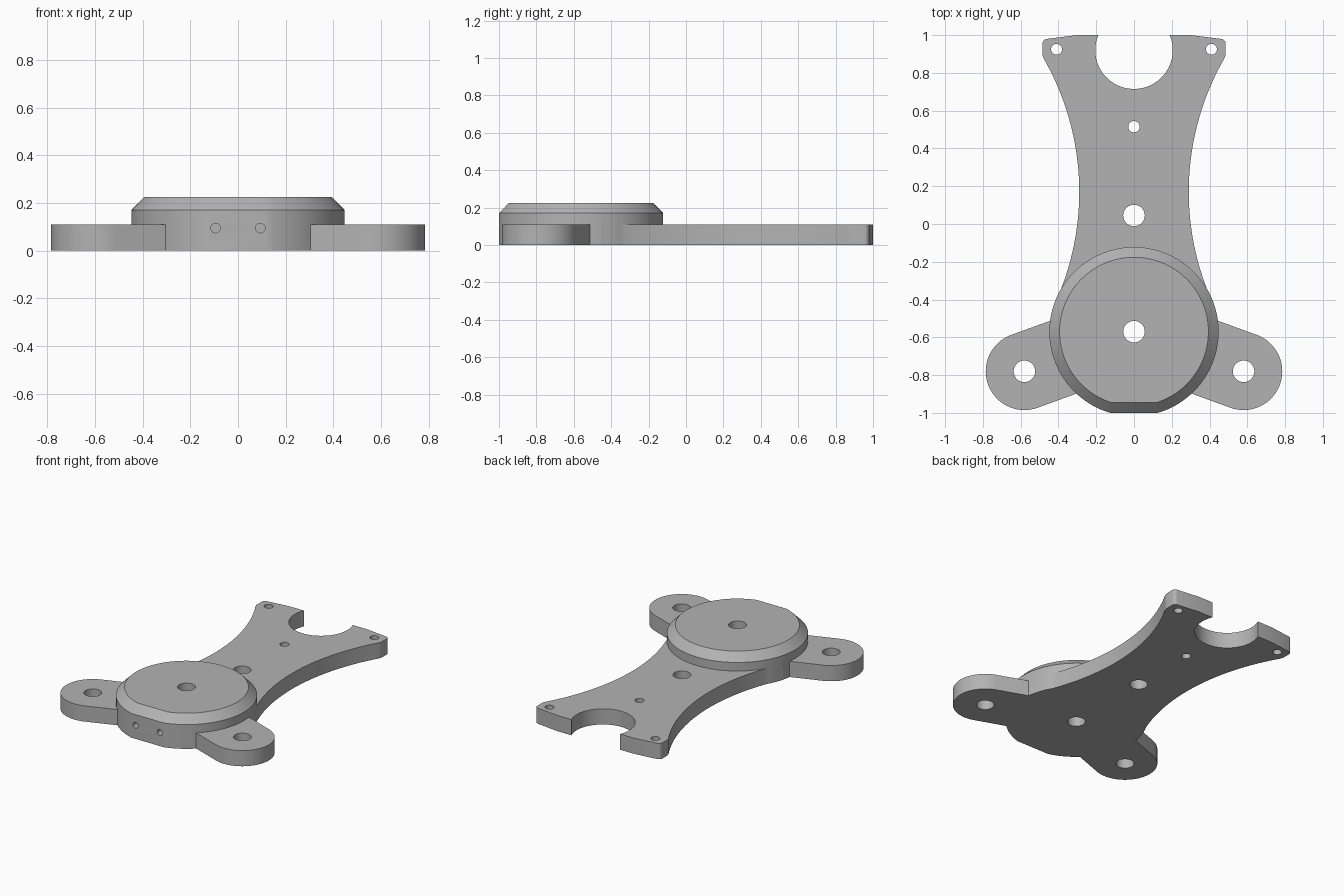
import bpy, bmesh, math
from math import sin, cos, pi, radians, sqrt

if "Cube" in bpy.data.objects:
    bpy.data.objects.remove(bpy.data.objects["Cube"], do_unlink=True)

grey = bpy.data.materials.new("plain grey")
grey.use_nodes = True
grey.diffuse_color = (0.45, 0.45, 0.45, 1)
grey.node_tree.nodes["Principled BSDF"].inputs["Base Color"].default_value = grey.diffuse_color

ARM_H = 0.11
HUB_Y = -0.57


def loft(name, layers):
    """Solid from matching outlines stacked in z: [(points, z), ...]"""
    bm = bmesh.new()
    rings = [[bm.verts.new((x, y, z)) for x, y in pts] for pts, z in layers]
    n = len(rings[0])
    bm.faces.new(rings[0][::-1])
    bm.faces.new(rings[-1])
    for a, b in zip(rings, rings[1:]):
        for i in range(n):
            j = (i + 1) % n
            bm.faces.new((a[i], a[j], b[j], b[i]))
    bmesh.ops.recalc_face_normals(bm, faces=bm.faces)
    mesh = bpy.data.meshes.new(name)
    bm.to_mesh(mesh)
    bm.free()
    mesh.materials.append(grey)
    obj = bpy.data.objects.new(name, mesh)
    bpy.context.collection.objects.link(obj)
    return obj


def arc(cx, cy, r, start, end, steps):
    return [(cx + r * cos(start + (end - start) * i / steps),
             cy + r * sin(start + (end - start) * i / steps)) for i in range(steps + 1)]


def drill(name, x, y, r, steps=48):
    pts = arc(x, y, r, 0, 2 * pi, steps)[:-1]
    return loft(name, [(pts, -0.1), (pts, 0.4)])


def combine(target, tool, operation):
    mod = target.modifiers.new(tool.name, 'BOOLEAN')
    mod.operation, mod.solver, mod.object = operation, 'EXACT', tool
    bpy.context.view_layer.objects.active = target
    bpy.ops.object.modifier_apply(modifier=mod.name)
    bpy.data.objects.remove(tool, do_unlink=True)


# Hub: round disc with a flat front and a chamfered rim
def hub_outline(r, flat):
    half = math.acos(flat / r)
    return arc(0, HUB_Y, r, -pi / 2 + half, 1.5 * pi - half, 96)


rim, crown = hub_outline(0.448, 0.43), hub_outline(0.394, 0.376)
body = loft("mounting_plate", [(rim, 0), (rim, 0.17), (crown, 0.225)])

# Waisted arm with concave sides and flared, rounded far corners
side = []
for i in range(41):
    y = -0.45 + 1.33 * i / 40
    side.append((1.71 - sqrt(1.42 ** 2 - (y - 0.17) ** 2), y))
side += [(0.485, 0.9)] + arc(0.46, 0.955, 0.025, 0, radians(83), 6) + [(0.38, 0.99), (0.3, 1.0)]
outline = side + [(-x, y) for x, y in reversed(side)]
combine(body, loft("arm", [(outline, 0), (outline, ARM_H)]), 'UNION')

# Two rounded ears, angled slightly forward
for s in (-1, 1):
    tilt = radians(-20)
    ear = arc(0.58, -0.78, 0.205, tilt - pi / 2, tilt + pi / 2, 40)
    for x, y in (ear[-1], ear[0]):
        ear.append((x - 0.45 * cos(tilt), y - 0.45 * sin(tilt)))
    ear = [(s * x, y) for x, y in ear]
    combine(body, loft("ear", [(ear, 0), (ear, ARM_H)]), 'UNION')

# Round notch and vertical holes
holes = [(0, 0.92, 0.205), (0, 0.515, 0.03), (0, 0.045, 0.057), (0, HUB_Y, 0.057)]
for s in (-1, 1):
    holes += [(s * 0.41, 0.925, 0.029), (s * 0.58, -0.78, 0.057)]
for x, y, r in holes:
    combine(body, drill("hole_cutter", x, y, r, 96 if r > 0.1 else 48), 'DIFFERENCE')

# Blind screw holes in the flat front
for s in (-1, 1):
    pts = arc(0, 0, 0.02, 0, 2 * pi, 32)[:-1]
    cutter = loft("screw_hole_cutter", [(pts, -0.15), (pts, 0.15)])
    cutter.rotation_euler.x = pi / 2
    cutter.location = (s * 0.094, -1.0, 0.095)
    bpy.context.view_layer.update()
    combine(body, cutter, 'DIFFERENCE')

# Smooth curved walls, sharp rims
bpy.ops.object.select_all(action='DESELECT')
body.select_set(True)
bpy.context.view_layer.objects.active = body
bpy.ops.object.shade_smooth_by_angle(angle=radians(25))
